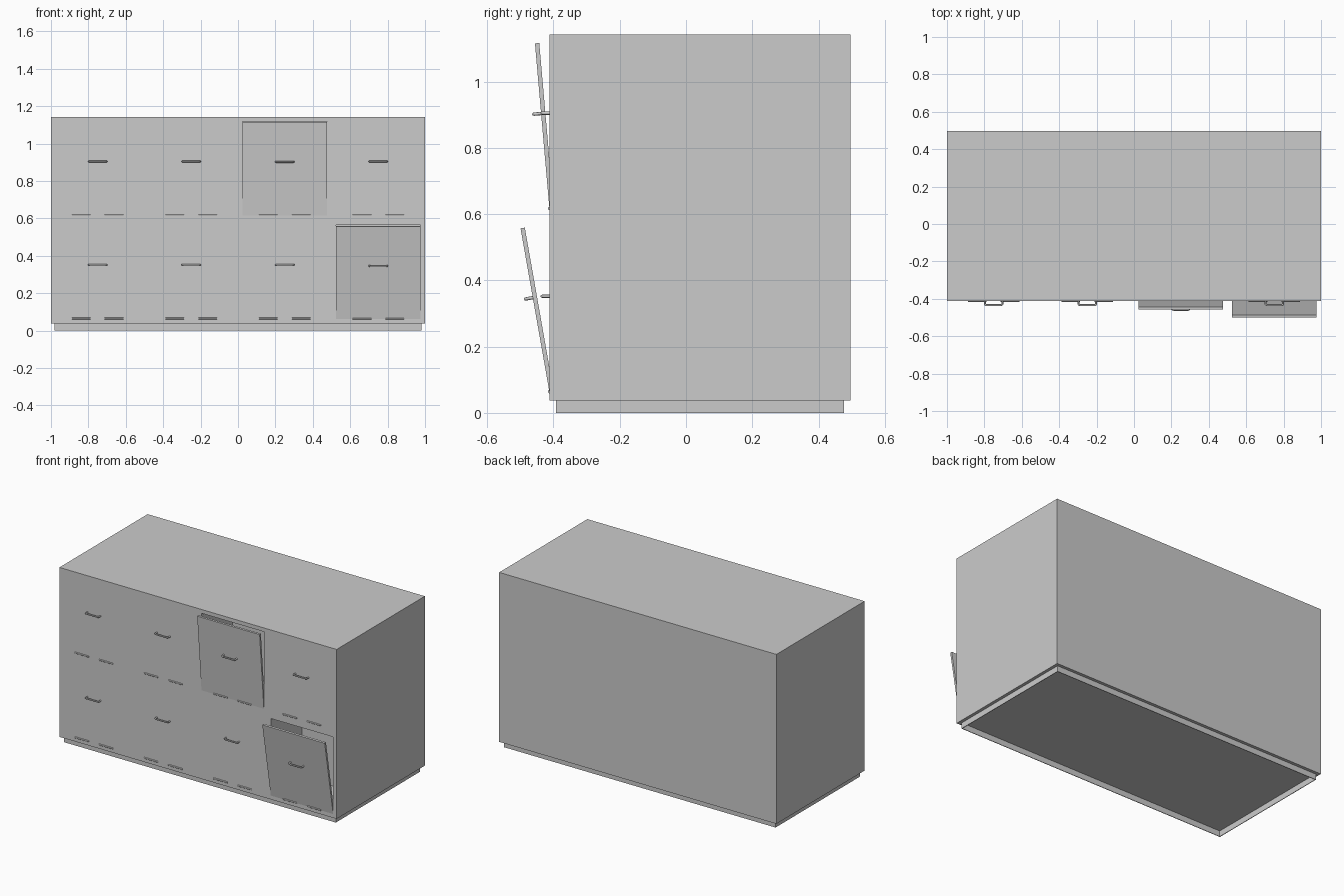
import bpy, bmesh, math
from mathutils import Matrix, Vector

if "Cube" in bpy.data.objects:
    bpy.data.objects.remove(bpy.data.objects["Cube"], do_unlink=True)

# Overall sizes
FRONT, BACK = -0.412, 0.497
BASE, TOP = 0.037, 1.142
CELL_W, CELL_H = 0.5, (TOP - BASE) / 2
MARGIN, THICK, DEPTH = 0.025, 0.013, 0.32
DOOR_W, DOOR_H = CELL_W - 2 * MARGIN, CELL_H - 2 * MARGIN

grey = bpy.data.materials.new("Plain grey")
grey.use_nodes = True
colour = (0.6, 0.6, 0.6, 1)
grey.diffuse_color = colour
grey.node_tree.nodes["Principled BSDF"].inputs["Base Color"].default_value = colour


def add_object(name, bm, location=(0, 0, 0), tilt=0):
    mesh = bpy.data.meshes.new(name)
    bmesh.ops.recalc_face_normals(bm, faces=bm.faces)
    bm.to_mesh(mesh)
    bm.free()
    mesh.materials.append(grey)
    obj = bpy.data.objects.new(name, mesh)
    obj.location = location
    obj.rotation_euler.x = tilt
    bpy.context.collection.objects.link(obj)
    return obj


def add_box(bm, low, high):
    low, high = Vector(low), Vector(high)
    matrix = Matrix.Translation((low + high) / 2) @ Matrix.Diagonal((*(high - low), 1))
    bmesh.ops.create_cube(bm, size=1, matrix=matrix)


def add_handle(name, location, tilt):
    # Rounded bow pull bent from a tube
    half, reach, bend, height = 0.047, 0.022, 0.009, 0.29
    path = [(-half, 0)]
    for side in (-1, 1):
        for i in range(5):
            a = math.radians(90 * i / 4)
            if side == 1:
                a = math.pi / 2 - a
            x = side * (half - bend + bend * math.cos(a))
            path.append((x, -(reach - bend) - bend * math.sin(a)))
    path.append((half, 0))
    curve = bpy.data.curves.new(name, "CURVE")
    curve.dimensions = "3D"
    curve.bevel_depth = 0.005
    curve.bevel_resolution = 2
    spline = curve.splines.new("POLY")
    spline.points.add(len(path) - 1)
    for point, (x, y) in zip(spline.points, path):
        point.co = (x, y, height, 1)
    curve.materials.append(grey)
    obj = bpy.data.objects.new(name, curve)
    obj.location = location
    obj.rotation_euler.x = tilt
    bpy.context.collection.objects.link(obj)


# Carcass with one recess for each compartment
bm = bmesh.new()
add_box(bm, (-1, FRONT, BASE), (1, BACK, TOP))
carcass = add_object("carcass", bm)

cells = [(col, row) for row in range(2) for col in range(4)]
hinge_points = {(c, r): (-1 + (c + 0.5) * CELL_W, FRONT, BASE + r * CELL_H + MARGIN)
                for c, r in cells}
bm = bmesh.new()
for x, y, z in hinge_points.values():
    add_box(bm, (x - DOOR_W / 2, y - 0.1, z), (x + DOOR_W / 2, y + DEPTH, z + DOOR_H))
cutter = add_object("compartment_cutter", bm)
cutter.hide_render = True
cut = carcass.modifiers.new("compartments", "BOOLEAN")
cut.operation = "DIFFERENCE"
cut.solver = "EXACT"
cut.object = cutter
bpy.context.view_layer.objects.active = carcass
bpy.ops.object.modifier_apply(modifier=cut.name)
bpy.data.objects.remove(cutter, do_unlink=True)

# Plinth: thin rim, open underneath
bm = bmesh.new()
inset, wall = 0.02, 0.004
left, right, near, far = -1 + inset, 1 - inset, FRONT + inset, BACK - inset
add_box(bm, (left, near, 0), (right, near + wall, BASE))
add_box(bm, (left, far - wall, 0), (right, far, BASE))
add_box(bm, (left, near + wall, 0), (left + wall, far - wall, BASE))
add_box(bm, (right - wall, near + wall, 0), (right, far - wall, BASE))
add_object("plinth", bm)

# Flap doors hinged at the bottom, two of them ajar
tilts = {(2, 1): math.radians(5), (3, 0): math.radians(10)}
for cell, point in hinge_points.items():
    tag = f"{'lower' if cell[1] == 0 else 'upper'}_{cell[0] + 1}"
    tilt = tilts.get(cell, 0)
    bm = bmesh.new()
    add_box(bm, (-DOOR_W / 2, 0, 0), (DOOR_W / 2, THICK, DOOR_H))
    add_object("door_" + tag, bm, point, tilt)
    add_handle("handle_" + tag, point, tilt)

    # Pair of hinge barrels
    bm = bmesh.new()
    for side in (-1, 1):
        matrix = Matrix.Translation((side * 0.0875, 0, 0.002)) @ Matrix.Rotation(math.pi / 2, 4, "Y")
        bmesh.ops.create_cone(bm, cap_ends=True, segments=12, radius1=0.005,
                              radius2=0.005, depth=0.1, matrix=matrix)
    hinges = add_object("hinges_" + tag, bm, point)
    bpy.ops.object.select_all(action="DESELECT")
    hinges.select_set(True)
    bpy.context.view_layer.objects.active = hinges
    bpy.ops.object.shade_smooth_by_angle(angle=math.radians(40))
